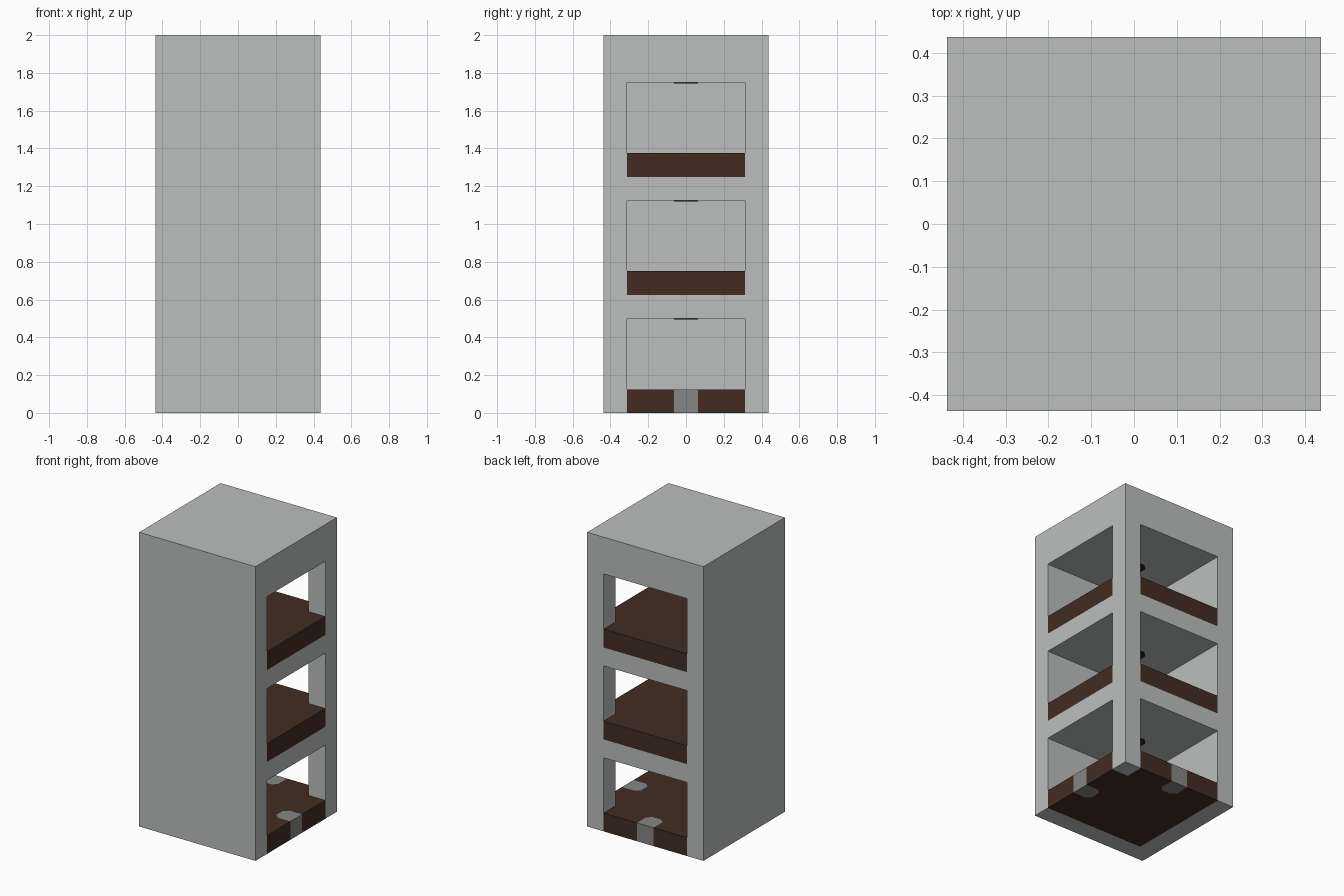
import bpy
import bmesh

if "Cube" in bpy.data.objects:
    bpy.data.objects.remove(bpy.data.objects["Cube"], do_unlink=True)

OUT, IN = 0.4375, 0.3125      # outer face and inner wall face
HALF, CUT = 0.0625, 0.03      # half width and corner cut of the inlays
STOREYS = [0, 0.625, 1.25]


def material(name, r, g, b):
    m = bpy.data.materials.new(name)
    m.use_nodes = True
    m.diffuse_color = (r, g, b, 1)
    m.node_tree.nodes["Principled BSDF"].inputs["Base Color"].default_value = (r, g, b, 1)
    return m


grey = material("pale grey plaster", 0.497, 0.521, 0.515)
brown = material("dark brown wood", 0.0545, 0.0252, 0.0159)
stone = material("mid grey stone", 0.238, 0.238, 0.238)
dark = material("charcoal", 0.02, 0.018, 0.016)


def prism(name, outline, low, high, mat):
    """Extrude a flat outline from one height to another."""
    bm = bmesh.new()
    face = bm.faces.new([bm.verts.new((x, y, low)) for x, y in outline])
    top = bmesh.ops.extrude_face_region(bm, geom=[face])["geom"]
    verts = [v for v in top if isinstance(v, bmesh.types.BMVert)]
    bmesh.ops.translate(bm, verts=verts, vec=(0, 0, high - low))
    bmesh.ops.recalc_face_normals(bm, faces=bm.faces)
    mesh = bpy.data.meshes.new(name)
    bm.to_mesh(mesh)
    bm.free()
    mesh.materials.append(mat)
    obj = bpy.data.objects.new(name, mesh)
    bpy.context.collection.objects.link(obj)
    return obj


def swap(points):
    return [(y, x) for x, y in reversed(points)]


def room(edge, notch=()):
    """Inner room widened to the two open sides, with optional notches."""
    return ([(-IN, -IN), (edge, -IN), *notch, (edge, IN), (IN, IN),
             (IN, edge), *swap(notch), (-IN, edge)])


# Tower shell, solid at the front and one side, open on the other two
shell = prism("tower_shell", [(-OUT, -OUT), (OUT, -OUT), (OUT, OUT), (-OUT, OUT)], 0, 2, grey)
cutters = []
for base in STOREYS:
    cutter = prism("storey_cutter", room(OUT + 0.1), base or -0.1, base + 0.5, grey)
    cutter.hide_render = True
    mod = shell.modifiers.new("storey", "BOOLEAN")
    mod.operation = "DIFFERENCE"
    mod.solver = "EXACT"
    mod.object = cutter
    cutters.append(cutter)
bpy.context.view_layer.update()
graph = bpy.context.evaluated_depsgraph_get()
carved = bpy.data.meshes.new_from_object(shell.evaluated_get(graph))
shell.modifiers.clear()
shell.data = carved
for cutter in cutters:
    bpy.data.objects.remove(cutter, do_unlink=True)

# Threshold stones let into the ground floor at both open sides
inlay = [(OUT, -HALF), (IN + CUT, -HALF), (IN, -HALF + CUT),
         (IN, HALF - CUT), (IN + CUT, HALF), (OUT, HALF)]
prism("side_threshold", inlay, 0, 0.125, stone)
prism("back_threshold", swap(inlay), 0, 0.125, stone)

# Wooden floors and ceiling lamps
names = ["ground", "middle", "upper"]
a, b = HALF, HALF - CUT
octagon = [(a, -b), (a, b), (b, a), (-b, a), (-a, b), (-a, -b), (-b, -a), (b, -a)]
for name, base in zip(names, STOREYS):
    prism(name + "_floor", room(OUT, inlay if base == 0 else ()), base, base + 0.125, brown)
    prism(name + "_ceiling_lamp", octagon, base + 0.495, base + 0.5, dark)
